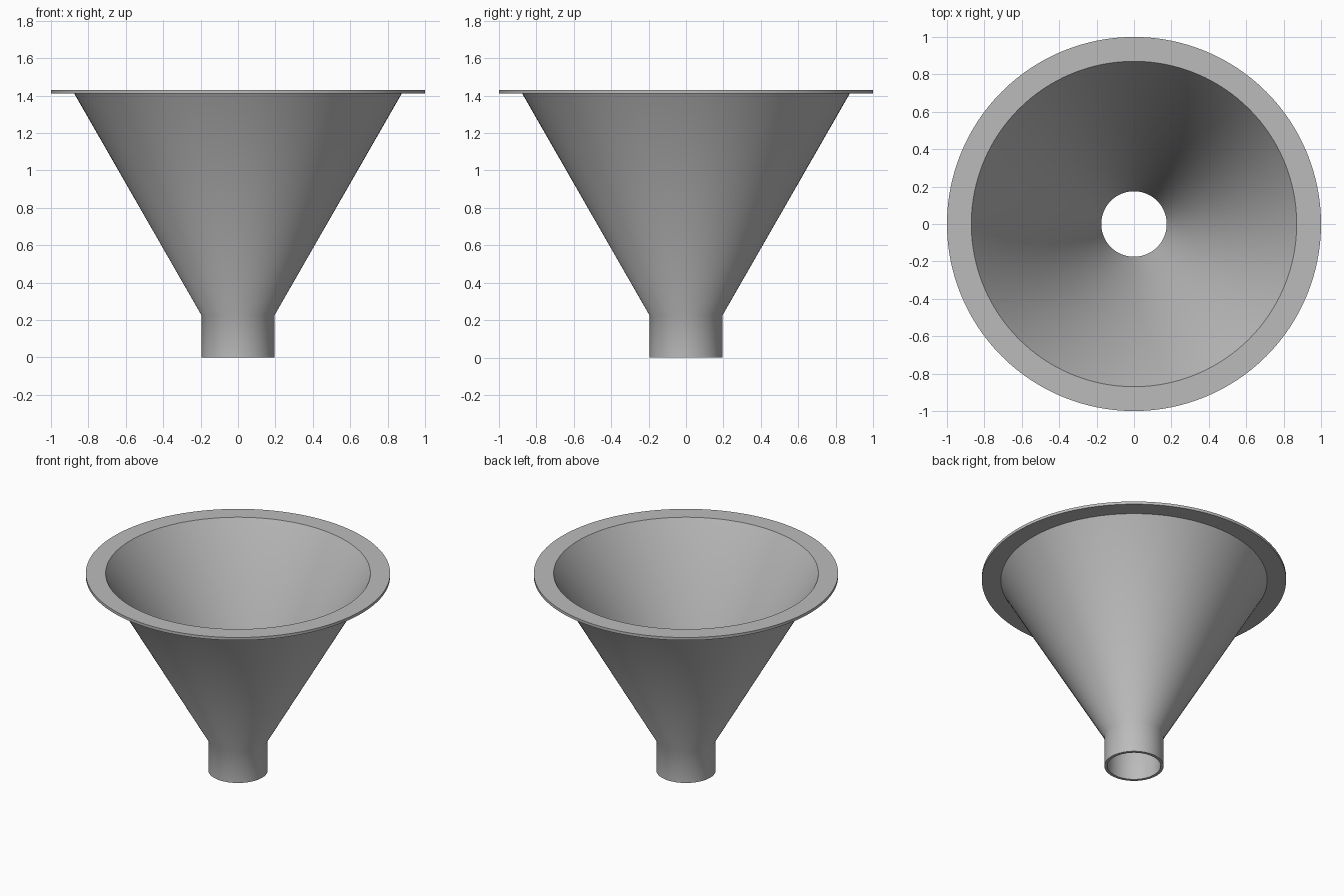
import bpy, bmesh, math

SIDES = 128

cube = bpy.data.objects.get("Cube")
if cube:
    bpy.data.objects.remove(cube, do_unlink=True)

# Plain grey metal
grey = bpy.data.materials.new("grey_metal")
grey.use_nodes = True
colour = (0.5, 0.5, 0.5, 1)
grey.diffuse_color = colour
grey.node_tree.nodes["Principled BSDF"].inputs["Base Color"].default_value = colour


def lathe(name, profile, material):
    """Revolve a closed (radius, height) profile around the z axis."""
    bm = bmesh.new()
    verts = [bm.verts.new((r, 0, z)) for r, z in profile]
    edges = [bm.edges.new((v, verts[(i + 1) % len(verts)]))
             for i, v in enumerate(verts)]
    bmesh.ops.spin(bm, geom=verts + edges, cent=(0, 0, 0), axis=(0, 0, 1),
                   angle=math.tau, steps=SIDES, use_merge=True)
    bmesh.ops.remove_doubles(bm, verts=bm.verts, dist=0.0001)
    bmesh.ops.recalc_face_normals(bm, faces=bm.faces)
    mesh = bpy.data.meshes.new(name)
    bm.to_mesh(mesh)
    bm.free()
    mesh.materials.append(material)
    obj = bpy.data.objects.new(name, mesh)
    bpy.context.collection.objects.link(obj)
    bpy.ops.object.select_all(action='DESELECT')
    obj.select_set(True)
    bpy.context.view_layer.objects.active = obj
    bpy.ops.object.shade_smooth_by_angle(angle=math.radians(40))
    return obj


# Thin-walled funnel: spout, cone and flat rim in one sheet
outside = [(0.195, 0), (0.195, 0.225), (0.875, 1.41), (1.0, 1.41)]
inside = [(1.0, 1.43), (0.87, 1.43), (0.175, 0.23), (0.175, 0)]
lathe("funnel", outside + inside, grey)
